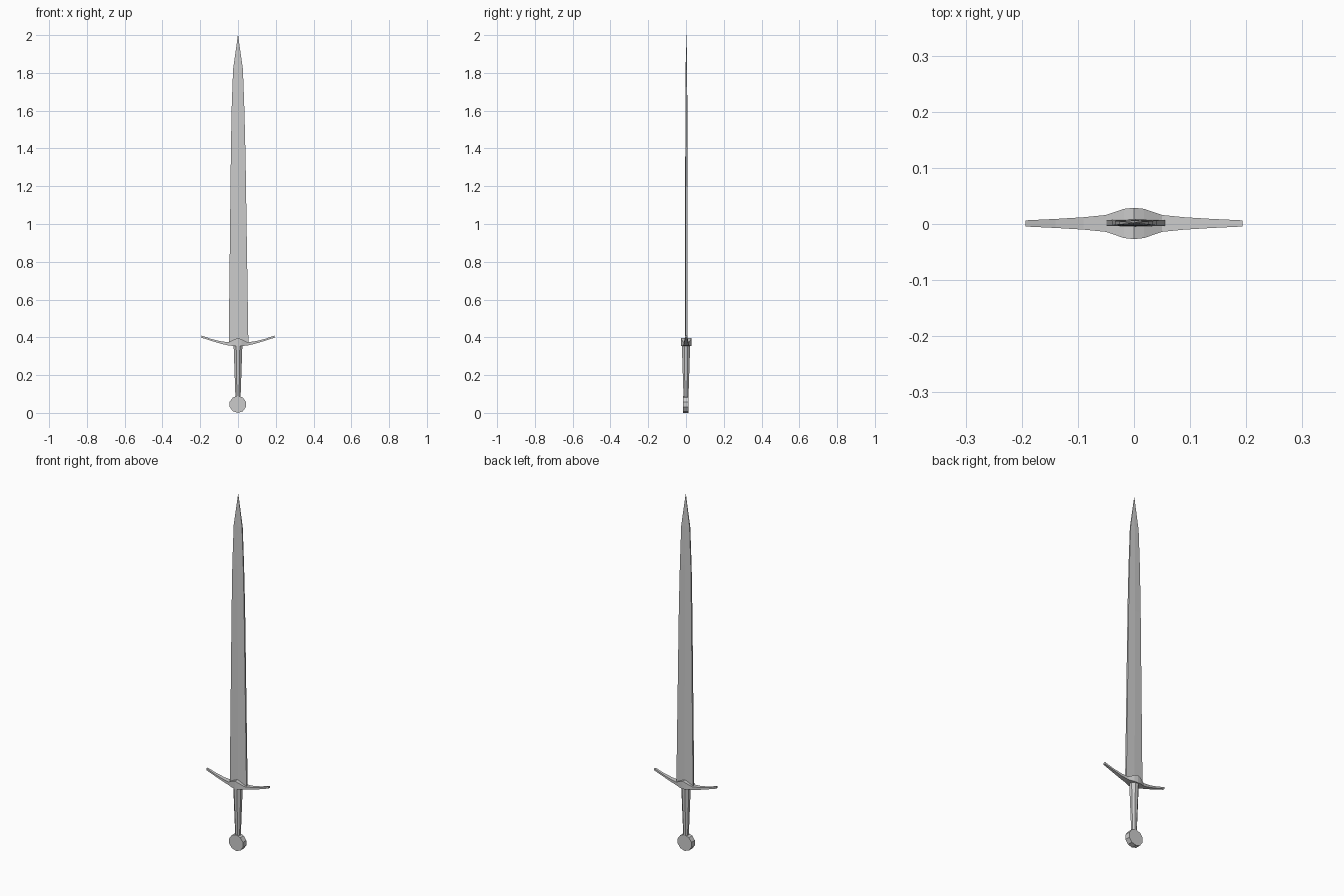
import bpy, bmesh
from math import cos, sin, pi

if "Cube" in bpy.data.objects:
    bpy.data.objects.remove(bpy.data.objects["Cube"])


def loft(name, rings):
    """Skin a list of equal-sized point rings and cap both ends."""
    bm = bmesh.new()
    rows = [[bm.verts.new(p) for p in ring] for ring in rings]
    n = len(rows[0])
    for a, b in zip(rows, rows[1:]):
        for i in range(n):
            j = (i + 1) % n
            bm.faces.new((a[i], a[j], b[j], b[i]))
    bm.faces.new(rows[0][::-1])
    bm.faces.new(rows[-1])
    bmesh.ops.remove_doubles(bm, verts=bm.verts, dist=1e-5)
    bmesh.ops.recalc_face_normals(bm, faces=bm.faces)
    mesh = bpy.data.meshes.new(name)
    bm.to_mesh(mesh)
    bm.free()
    obj = bpy.data.objects.new(name, mesh)
    bpy.context.collection.objects.link(obj)
    return obj


# Blade: slim section with a centre ridge and narrow flat edges
def blade_ring(z, cx, half_w, half_t):
    cy, e = 0.002, half_t * 0.75
    return [(cx + half_w * x, cy + y, z) for x, y in
            ((-1, -e), (0, -half_t), (1, -e), (1, e), (0, half_t), (-1, e))]


loft("blade", [blade_ring(*s) for s in (
    (0.365, 0.003, 0.052, 0.007), (1.35, 0.001, 0.039, 0.006),
    (1.60, 0.0, 0.034, 0.005), (1.82, 0.0, 0.026, 0.004),
    (2.0, 0.0, 0.0005, 0.0008))])

# Guard: half stations (x, half depth, bottom z, top z), mirrored about the middle
half = [(0, 0.028, 0.353, 0.397), (0.018, 0.026, 0.354, 0.390),
        (0.05, 0.015, 0.357, 0.374), (0.09, 0.011, 0.366, 0.379),
        (0.14, 0.008, 0.381, 0.391), (0.193, 0.0055, 0.398, 0.409)]
stations = [(-x, d, a, b) for x, d, a, b in half[:0:-1]] + half
loft("guard", [[(x, 0.001 - d, a), (x, 0.001 + d, a),
                (x, 0.001 + d, b), (x, 0.001 - d, b)] for x, d, a, b in stations])

# Grip: eight-sided, widening towards the guard
loft("grip", [[(r * cos(pi / 8 + k * pi / 4) * 1.05, r * sin(pi / 8 + k * pi / 4), z)
               for k in range(8)]
              for z, r in ((0.08, 0.014), (0.22, 0.019), (0.36, 0.024))])

# Pommel: upright ten-sided disc
loft("pommel", [[(0.045 * cos(pi / 2 + k * pi / 5) - 0.001, y,
                  0.045 + 0.045 * sin(pi / 2 + k * pi / 5)) for k in range(10)]
                for y in (-0.016, 0.014)])
